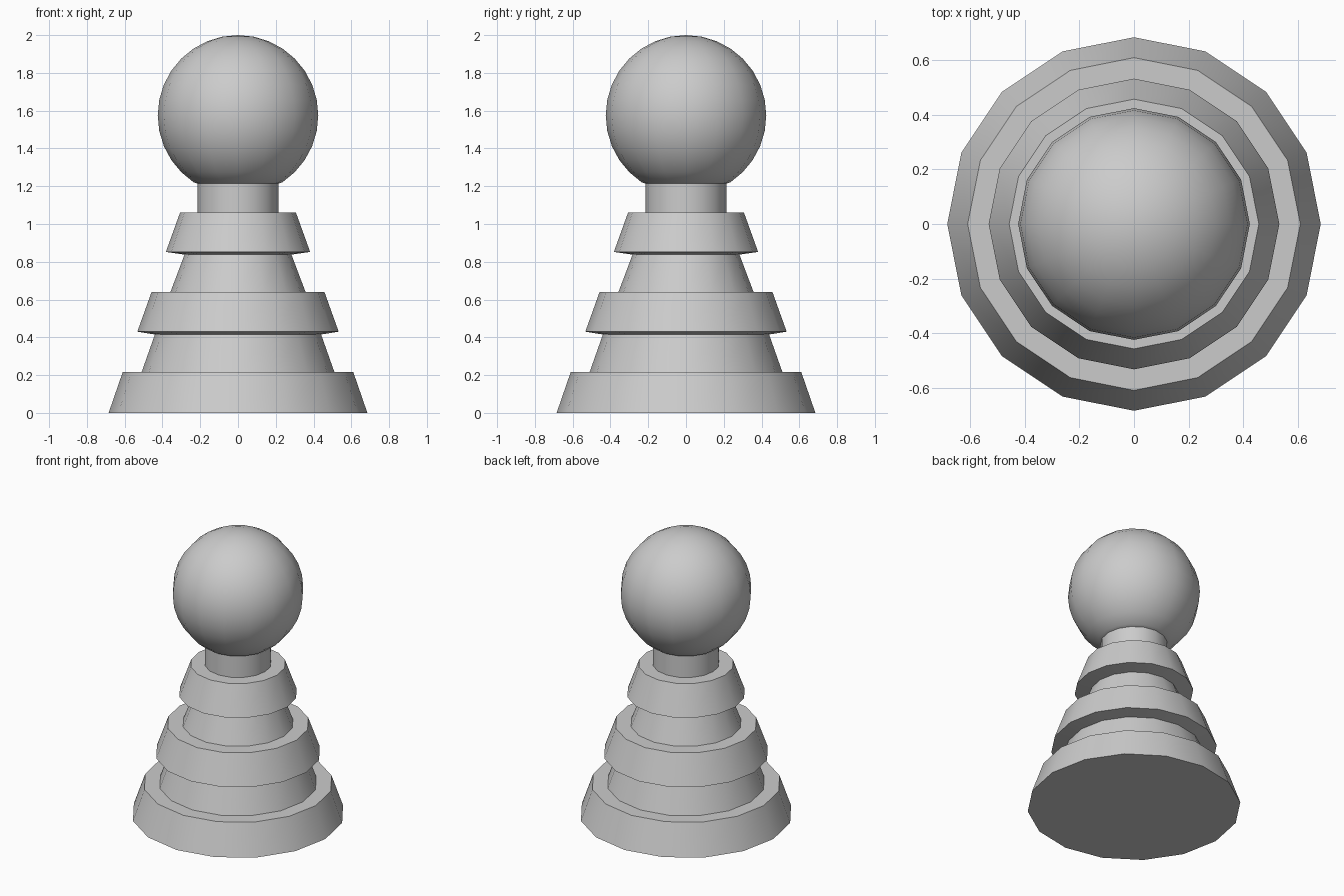
import bpy, bmesh, math

if "Cube" in bpy.data.objects:
    bpy.data.objects.remove(bpy.data.objects["Cube"])

SIDES = 16


def lathe(name, profile, angle):
    """Revolve (radius, z) points around z; radius 0 becomes a single pole."""
    bm = bmesh.new()
    rings = []
    for r, z in profile:
        if r < 1e-5:
            rings.append([bm.verts.new((0, 0, z))] * SIDES)
        else:
            rings.append([bm.verts.new((r * math.cos(math.tau * i / SIDES),
                                        r * math.sin(math.tau * i / SIDES), z))
                          for i in range(SIDES)])
    for a, b in zip(rings, rings[1:]):
        for i in range(SIDES):
            j = (i + 1) % SIDES
            bm.faces.new(list(dict.fromkeys((a[i], a[j], b[j], b[i]))))
    bmesh.ops.recalc_face_normals(bm, faces=bm.faces)
    mesh = bpy.data.meshes.new(name)
    bm.to_mesh(mesh)
    bm.free()
    ob = bpy.data.objects.new(name, mesh)
    bpy.context.collection.objects.link(ob)
    bpy.ops.object.select_all(action='DESELECT')
    ob.select_set(True)
    bpy.context.view_layer.objects.active = ob
    bpy.ops.object.shade_smooth_by_angle(angle=math.radians(angle))
    return ob


# Tiered base with three flared collars and a straight neck
lathe("tiered_body", [
    (0, 0), (0.685, 0), (0.61, 0.217),
    (0.51, 0.217), (0.44, 0.415), (0.533, 0.43), (0.458, 0.639),
    (0.358, 0.639), (0.283, 0.838), (0.382, 0.852), (0.307, 1.06),
    (0.214, 1.06), (0.214, 1.214), (0, 1.214)], 30)

# Round head, open where it meets the neck
R, CZ = 0.425, 1.575
arc = [(R * math.sin(math.pi * k / 16), CZ - R * math.cos(math.pi * k / 16))
       for k in range(3, 17)]
lathe("round_head", [(0.214, 1.214)] + arc, 60)
